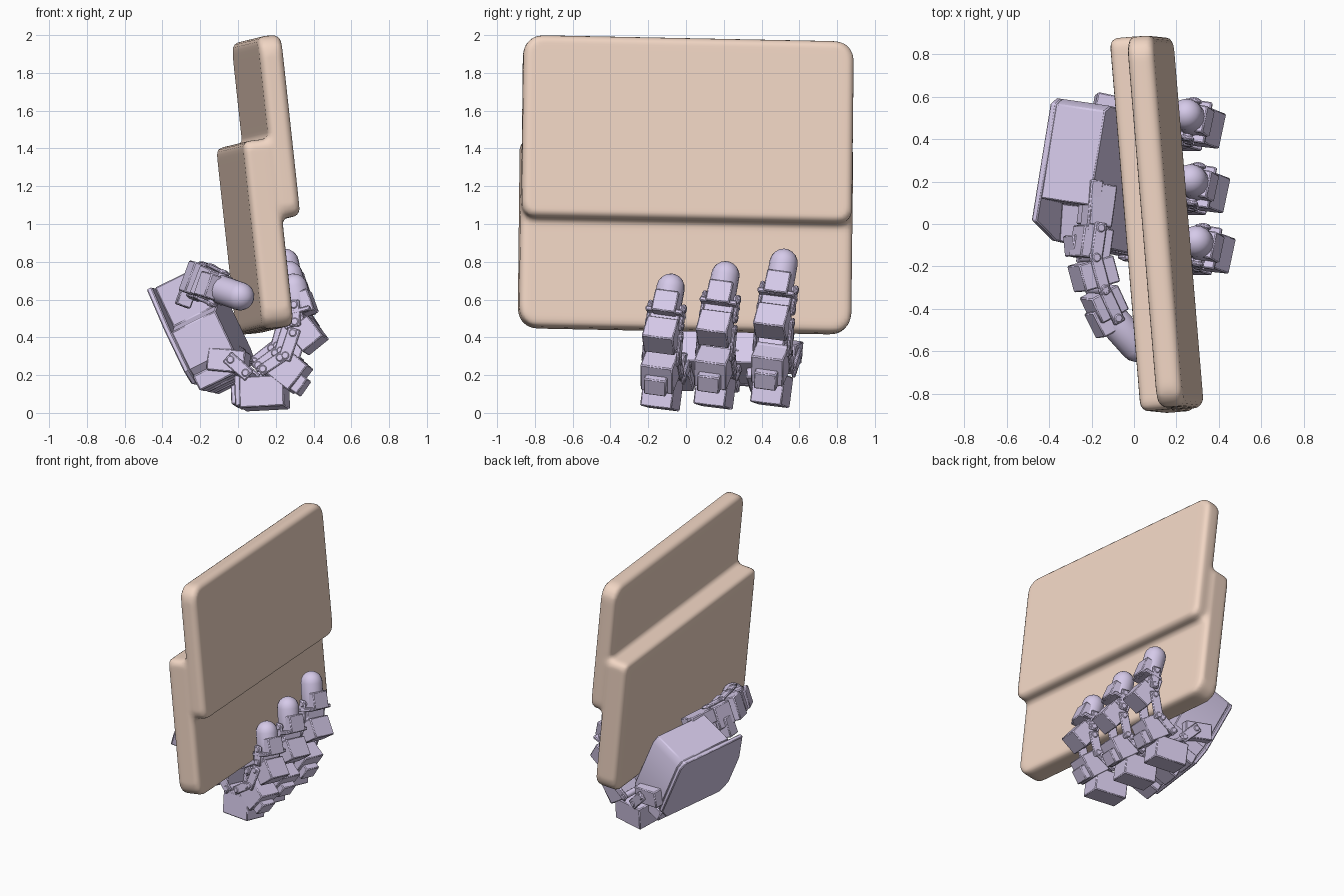
import bpy, bmesh, math
from mathutils import Vector, Matrix

if "Cube" in bpy.data.objects:
    bpy.data.objects.remove(bpy.data.objects["Cube"])

def material(name, col):
    m = bpy.data.materials.new(name)
    m.diffuse_color = (*col, 1)
    m.use_nodes = True
    m.node_tree.nodes["Principled BSDF"].inputs["Base Color"].default_value = m.diffuse_color
    return m

PEACH = material("peach", (0.88, 0.67, 0.55))
LILAC = material("lilac", (0.67, 0.59, 0.82))

def finish(bm, name, mat, bevel=0.0):
    bmesh.ops.recalc_face_normals(bm, faces=bm.faces)
    me = bpy.data.meshes.new(name)
    bm.to_mesh(me)
    bm.free()
    ob = bpy.data.objects.new(name, me)
    bpy.context.collection.objects.link(ob)
    me.materials.append(mat)
    if bevel:
        b = ob.modifiers.new("bevel", 'BEVEL')
        b.width, b.segments, b.limit_method = bevel, 1, 'ANGLE'
        b.angle_limit = math.radians(50)
    bpy.ops.object.select_all(action='DESELECT')
    ob.select_set(True)
    bpy.context.view_layer.objects.active = ob
    bpy.ops.object.shade_smooth_by_angle(angle=math.radians(35))
    return ob

def frame(along, side):
    """Columns: along, side, normal."""
    a = Vector(along).normalized()
    s = Vector(side)
    s = (s - a * s.dot(a)).normalized()
    return Matrix((a, s, a.cross(s))).transposed()

def box(bm, c, rot, size, off=(0, 0, 0)):
    c = Vector(c) + rot @ Vector(off)
    m = Matrix.Translation(c) @ rot.to_4x4() @ Matrix.Diagonal((*size, 1))
    bmesh.ops.create_cube(bm, size=1, matrix=m)

def pin(bm, c, axis, r, length):
    q = Vector(axis).to_track_quat('Z', 'Y').to_matrix().to_4x4()
    bmesh.ops.create_cone(bm, cap_ends=True, segments=16, radius1=r, radius2=r,
                          depth=length, matrix=Matrix.Translation(c) @ q)

def fingertip(bm, a, b, r):
    """Rounded tip from a to b, made as a turned profile."""
    a, b = Vector(a), Vector(b)
    L = (b - a).length
    rot = (b - a).to_track_quat('Z', 'Y').to_matrix()
    prof = [(0, 0), (r * .9, 0), (r, .03)]
    prof += [(r * math.cos(t), L - r + r * math.sin(t))
             for t in (0, .35, .7, 1.05, 1.35, math.pi / 2)]
    vs = [bm.verts.new(a + rot @ Vector((x, 0, z))) for x, z in prof]
    es = [bm.edges.new(p) for p in zip(vs, vs[1:])]
    bmesh.ops.spin(bm, geom=vs + es, cent=a, axis=rot.col[2],
                   angle=2 * math.pi, steps=16)
    bmesh.ops.remove_doubles(bm, verts=bm.verts, dist=1e-4)

def joint(bm, a, b, side, width, depth):
    """Pair of bracket plates from a to b with a pin at each end."""
    a, b = Vector(a), Vector(b)
    rot = frame(b - a, side)
    for s in (-1, 1):
        box(bm, (a + b) / 2, rot, ((b - a).length + .05, .018, depth),
            (0, s * width / 2, 0))
    pin(bm, a, rot.col[1], .022, width + .028)
    pin(bm, b, rot.col[1], .022, width + .028)

# --- stepped plate: two overlapping rounded slabs, fused with soft fillets ---
v = Vector((-.083, 1, -.02)).normalized()
u = Vector((-.107, 0, 1))
u = (u - v * u.dot(v)).normalized()
R = Matrix((v.cross(u), v, u)).transposed()
origin = Vector((.09, -.003, .932))

def slab(bm, world_c, size, r_top, r_bottom):
    t = bmesh.new()
    bmesh.ops.create_cube(t, size=1, matrix=Matrix.Diagonal((*size, 1)))
    def across(e, sign):
        p, q = (w.co for w in e.verts)
        return abs(p.x - q.x) > .9 * (p - q).length and p.z * sign > .4 * size[2]
    for sign, r in ((1, r_top), (-1, r_bottom)):
        bmesh.ops.bevel(t, geom=[e for e in t.edges if across(e, sign)], offset=r,
                        segments=6, profile=.5, affect='EDGES')
    rim = [e for e in t.edges if e.calc_face_angle(0) > 1.0]
    bmesh.ops.bevel(t, geom=rim, offset=.03, segments=3, profile=.5, affect='EDGES')
    t.transform(Matrix.Translation(R.transposed() @ (Vector(world_c) - origin)))
    me = bpy.data.meshes.new("tmp")
    t.to_mesh(me)
    t.free()
    bm.from_mesh(me)
    bpy.data.meshes.remove(me)

bm = bmesh.new()
slab(bm, origin, (.168, 1.765, 1.0), .04, .1)
slab(bm, (.147, .008, 1.5), (.126, 1.755, .97), .1, .07)
plate = finish(bm, "stepped_plate", PEACH)
plate.matrix_world = Matrix.Translation(origin) @ R.to_4x4()
rm = plate.modifiers.new("fuse", 'REMESH')
rm.mode, rm.voxel_size, rm.use_smooth_shade = 'VOXEL', .018, True
sm = plate.modifiers.new("soften", 'SMOOTH')
sm.factor, sm.iterations = .5, 4

# --- palm: thin full back shell and a thick body notched for the thumb ---
W = Vector((.2, .97, -.12)).normalized()
P = frame((.43, -.1, -.9), W)          # columns: to knuckles, across, inward
if P.col[2].x < 0:
    P = Matrix((P.col[0], P.col[1], -P.col[2])).transposed()
palm_c = Vector((-.185, .225, .45))

def prism(bm, pts, n0, n1):
    lo = [bm.verts.new(palm_c + P @ Vector((d, w, n0))) for w, d in pts]
    hi = [bm.verts.new(palm_c + P @ Vector((d, w, n1))) for w, d in pts]
    bm.faces.new(lo)
    bm.faces.new(hi)
    for i in range(len(pts)):
        j = (i + 1) % len(pts)
        bm.faces.new((lo[i], lo[j], hi[j], hi[i]))

bm = bmesh.new()
prism(bm, [(-.26, -.29), (-.33, -.05), (-.33, .2), (-.27, .27), (.25, .27),
           (.33, .18), (.33, -.24), (.30, -.29)], -.15, -.12)
prism(bm, [(-.15, -.29), (-.15, -.06), (-.33, -.02), (-.33, .2), (-.27, .27),
           (.25, .27), (.33, .18), (.33, -.24), (.30, -.29)], -.12, .14)
finish(bm, "palm", LILAC, .006)

# knuckle ridges along the lower edge of the palm
bm = bmesh.new()
for w in (-.24, .0, .21):
    box(bm, palm_c, P, (.09, .15, .2), (.28, w, -.02))
finish(bm, "knuckle_mounts", LILAC, .008)

# --- three curled fingers, bent in planes across W ---
def finger(name, y0, dx, k):
    def pt(x, z):
        x, z = x + dx, z * k
        return Vector((x, y0 - .2 * x + .14 * z, z))
    def block(x, z, ang, l, w, h):
        d = pt(x + math.cos(math.radians(ang)), z + math.sin(math.radians(ang))) - pt(x, z)
        box(bm, pt(x, z), frame(d, W), (l, w, h))
    bm = bmesh.new()
    block(-.05, .27, -5, .2, .16, .12)
    joint(bm, pt(-.02, .27), pt(.06, .2), W, .18, .07)
    block(.14, .105, 3, .24, .17, .165)
    joint(bm, pt(.15, .22), pt(.24, .28), W, .18, .06)
    block(.275, .22, 52, .17, .175, .15)
    block(.31, .16, 55, .1, .12, .1)
    joint(bm, pt(.27, .29), pt(.31, .41), W, .185, .07)
    block(.37, .41, 128, .14, .17, .14)
    block(.32, .46, 105, .16, .16, .1)
    joint(bm, pt(.32, .47), pt(.315, .56), W, .18, .06)
    block(.355, .58, 110, .12, .13, .09)
    # flat bracket bridging the two sides just under the tip
    block(.335, .53, 15, .13, .2, .025)
    finish(bm, name, LILAC, .006)
    bm = bmesh.new()
    fingertip(bm, pt(.325, .52), pt(.28, .735), .075)
    finish(bm, name + "_tip", LILAC)

finger("near_finger", -.115, 0, 1)
finger("middle_finger", .16, -.025, 1.09)
finger("far_finger", .455, -.045, 1.18)

# --- thumb: runs along the plate's back face to press on it ---
bm = bmesh.new()
side = (.35, 0, .94)
path = [Vector(p) for p in ((-.16, .2, .68), (-.19, -.02, .69), (-.21, -.16, .7),
                            (-.17, -.31, .69), (-.11, -.44, .66))]
sizes = [(.2, .17, .12), (.15, .16, .15), (.13, .17, .18), (.13, .16, .15)]
for a, b, s in zip(path, path[1:], sizes):
    box(bm, (a + b) / 2, frame(b - a, side), s)
for a, b in zip(path[1:], path[2:]):
    joint(bm, a, b, side, .18, .06)
box(bm, (-.2, .08, .73), frame((-.1, -1, 0), side), (.26, .1, .06))
box(bm, (-.15, -.46, .67), frame((.4, -.8, -.1), side), (.13, .13, .09))
box(bm, (-.27, -.1, .63), frame((.1, -1, 0), side), (.1, .14, .08))
finish(bm, "thumb", LILAC, .006)
bm = bmesh.new()
fingertip(bm, (-.11, -.44, .66), (.06, -.63, .6), .076)
finish(bm, "thumb_tip", LILAC)
